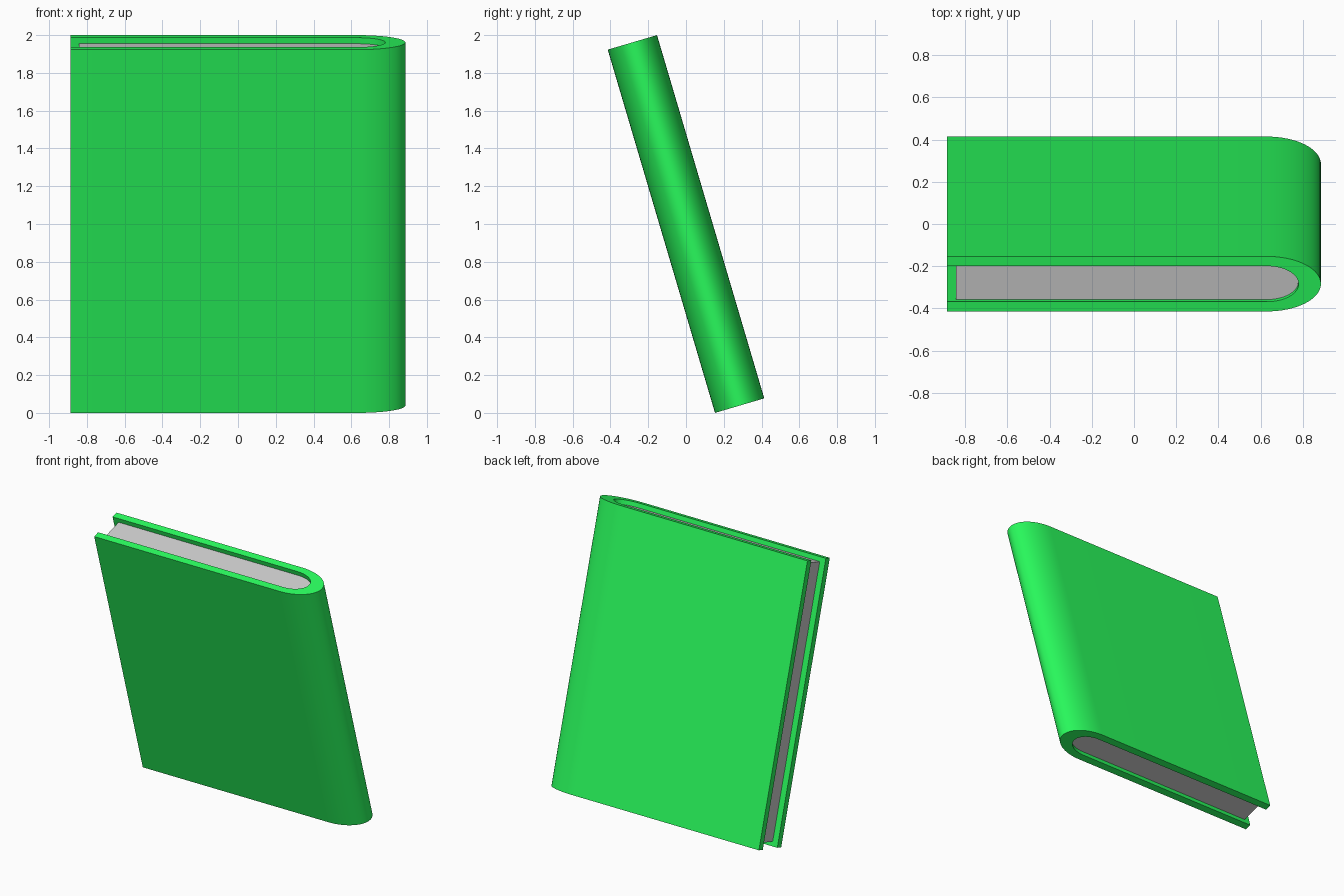
import bpy, bmesh, math
from mathutils import Matrix

if "Cube" in bpy.data.objects:
    bpy.data.objects.remove(bpy.data.objects["Cube"])

TILT = math.radians(16.45)
HEIGHT, HALF_T = 2.005, 0.136       # cover height, half thickness
EDGE_X, BEND_X, SPINE_X = -0.886, 0.63, 0.886
WALL = 0.048


def u_profile(x_open, tip_x, half_t, segs=32):
    """Open end, two straight sides and a half-ellipse spine."""
    pts = [(x_open, -half_t)]
    for i in range(segs + 1):
        a = -math.pi / 2 + math.pi * i / segs
        pts.append((BEND_X + (tip_x - BEND_X) * math.cos(a), half_t * math.sin(a)))
    pts.append((x_open, half_t))
    return pts


def make_object(name, bm):
    bmesh.ops.recalc_face_normals(bm, faces=bm.faces)
    # lean the book back around x and rest it on the ground
    bm.transform(Matrix.Translation((0, 0, 1)) @ Matrix.Rotation(TILT, 4, 'X'))
    mesh = bpy.data.meshes.new(name)
    bm.to_mesh(mesh)
    bm.free()
    ob = bpy.data.objects.new(name, mesh)
    bpy.context.collection.objects.link(ob)
    bpy.ops.object.select_all(action='DESELECT')
    bpy.context.view_layer.objects.active = ob
    ob.select_set(True)
    bpy.ops.object.shade_smooth_by_angle(angle=math.radians(30))
    return ob


def rings(bm, pts, half_h):
    return [[bm.verts.new((x, y, z)) for x, y in pts] for z in (-half_h, half_h)]


# cover: boards and rounded spine as one U-shaped wall
bm = bmesh.new()
outer = rings(bm, u_profile(EDGE_X, SPINE_X, HALF_T), HEIGHT / 2)
inner = rings(bm, u_profile(EDGE_X, 0.78, HALF_T - WALL), HEIGHT / 2)
n = len(outer[0])
for lo, hi in (outer, inner, (outer[0], inner[0]), (outer[1], inner[1])):
    for i in range(n - 1):
        bm.faces.new((lo[i], lo[i + 1], hi[i + 1], hi[i]))
for i in (0, n - 1):
    bm.faces.new((outer[0][i], inner[0][i], inner[1][i], outer[1][i]))
cover = make_object("cover", bm)
green = bpy.data.materials.new("cover_green")
green.diffuse_color = (0.022, 0.96, 0.108, 1)
green.use_nodes = True
green.node_tree.nodes["Principled BSDF"].inputs["Base Color"].default_value = green.diffuse_color
cover.data.materials.append(green)

# page block: slightly recessed at top, bottom and open edge
bm = bmesh.new()
lo, hi = rings(bm, u_profile(-0.843, 0.779, HALF_T - WALL - 0.001), HEIGHT / 2 - 0.033)
for i in range(n):
    j = (i + 1) % n
    bm.faces.new((lo[i], lo[j], hi[j], hi[i]))
bm.faces.new(lo)
bm.faces.new(hi)
make_object("pages", bm)
